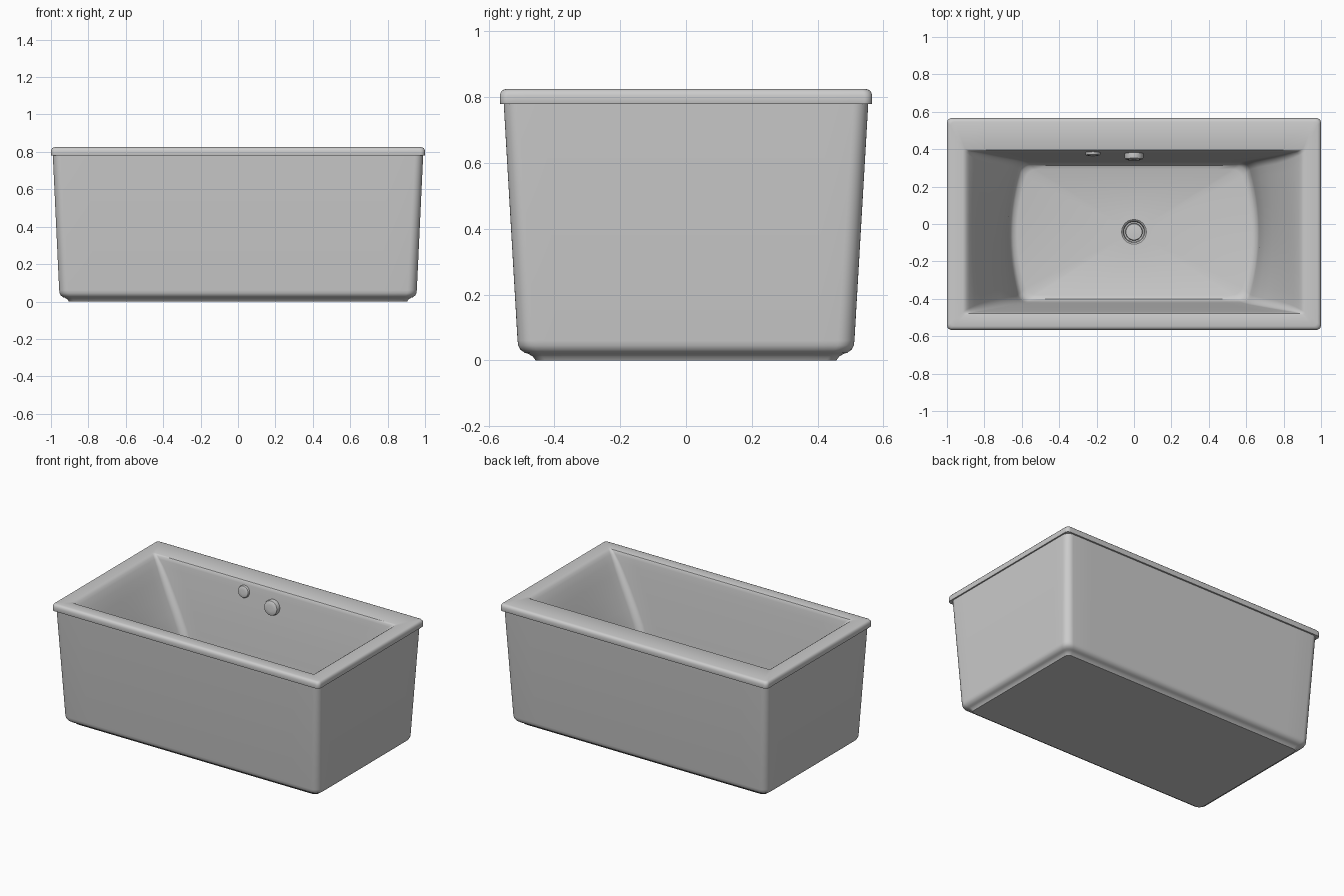
import bpy, bmesh, math
from mathutils import Vector

if "Cube" in bpy.data.objects:
    bpy.data.objects.remove(bpy.data.objects["Cube"])

DRAIN = (0.0, -0.042)
FLOOR = 0.2


def ring(z, hx, y0, y1, r, bulge=0.0, n=8, edge=12):
    """Rounded rectangle at height z; bulge bows the two short ends outward."""
    yc, hy = (y0 + y1) / 2, (y1 - y0) / 2
    arcs = []
    for k, (sx, sy) in enumerate([(1, 1), (-1, 1), (-1, -1), (1, -1)]):
        arcs.append([Vector((sx * (hx - r) + r * math.cos((k + i / n) * math.pi / 2),
                             sy * (hy - r) + r * math.sin((k + i / n) * math.pi / 2)))
                     for i in range(n + 1)])
    pts = []
    for k in range(4):
        a, b = arcs[k][-1], arcs[(k + 1) % 4][0]
        pts += arcs[k] + [a.lerp(b, i / (edge + 1)) for i in range(1, edge + 1)]
    return [(p.x * (1 + bulge / hx * (1 - (p.y / hy) ** 2)), p.y + yc, z) for p in pts]


def circle_like(base, radius, z):
    """Circle round the drain whose points line up with those of another ring."""
    out = []
    for x, y, _ in base:
        a = math.atan2(y - DRAIN[1], x - DRAIN[0])
        out.append((DRAIN[0] + radius * math.cos(a), DRAIN[1] + radius * math.sin(a), z))
    return out


def finish(bm, name, angle=35):
    bmesh.ops.recalc_face_normals(bm, faces=bm.faces)
    me = bpy.data.meshes.new(name)
    bm.to_mesh(me)
    bm.free()
    ob = bpy.data.objects.new(name, me)
    bpy.context.collection.objects.link(ob)
    bpy.context.view_layer.objects.active = ob
    ob.select_set(True)
    bpy.ops.object.shade_smooth_by_angle(angle=math.radians(angle))
    ob.select_set(False)
    return ob


def loft(name, rings):
    bm = bmesh.new()
    rows = [[bm.verts.new(p) for p in r] for r in rings]
    for a, b in zip(rows, rows[1:]):
        for i in range(len(a)):
            j = (i + 1) % len(a)
            bm.faces.new((a[i], a[j], b[j], b[i]))
    bm.faces.new(rows[0])
    bm.faces.new(rows[-1])
    return finish(bm, name)


def button(name, loc, profile, tilt=0.0):
    """Turned disc: profile of (radius, height) along its own z axis."""
    bm = bmesh.new()
    n = 32
    rows = [[bm.verts.new((r * math.cos(2 * math.pi * i / n), r * math.sin(2 * math.pi * i / n), h))
             for i in range(n)] for r, h in profile]
    for a, b in zip(rows, rows[1:]):
        for i in range(n):
            j = (i + 1) % n
            bm.faces.new((a[i], a[j], b[j], b[i]))
    bm.faces.new(rows[0])
    bm.faces.new(rows[-1])
    ob = finish(bm, name)
    ob.location = loc
    ob.rotation_euler = (tilt, 0, 0)
    return ob


# Outer shell and rim: (z, half x, half y, corner radius), from the foot upward
outer = [(0, .905, .457, .03), (.012, .912, .466, .03), (.02, .925, .48, .04),
         (.023, .935, .49, .045), (.032, .947, .503, .05), (.045, .954, .51, .05),
         (.06, .956, .512, .05), (.78, .99, .554, .045),
         (.78, .999, .565, .025), (.783, 1, .566, .025), (.805, 1, .566, .025),
         (.815, .997, .563, .025), (.822, .991, .557, .022), (.825, .98, .546, .02)]
# Basin: (z, half x at corners, front y, back y, corner radius, end bulge)
inner = [(.825, .915, -.484, .40, .012, 0), (.823, .905, -.479, .395, .014, 0),
         (.815, .893, -.475, .39, .018, 0), (.80, .88, -.472, .387, .022, .001),
         (.76, .853, -.467, .382, .03, .004), (.70, .818, -.46, .374, .036, .01),
         (.60, .762, -.45, .362, .04, .02), (.50, .707, -.44, .352, .04, .031),
         (.40, .657, -.431, .343, .04, .043), (.30, .621, -.422, .334, .04, .054),
         (.25, .61, -.417, .329, .04, .058), (.225, .602, -.411, .323, .04, .06),
         (.208, .588, -.40, .312, .04, .06), (FLOOR, .565, -.38, .292, .04, .06)]

rings = [ring(z, hx, -hy, hy, r) for z, hx, hy, r in outer]
rings += [ring(*row) for row in inner]
# Drain recess in the floor
base = rings[-1]
rings += [circle_like(base, r, z) for r, z in
          [(.075, FLOOR), (.066, FLOOR), (.058, FLOOR - .006), (.054, FLOOR - .02)]]
loft("bathtub_shell", rings)

# Drain plug
button("drain_plug", (*DRAIN, FLOOR - .02),
       [(.046, 0), (.046, .016), (.043, .02), (.02, .022)])

# Overflow control and small inlet on the back wall
wall_tilt = math.radians(84)
button("overflow_knob", (0, .377, .71),
       [(.05, -.01), (.05, .022), (.047, .03), (.04, .034), (.02, .036)], wall_tilt)
button("water_inlet", (-.22, .383, .755),
       [(.04, -.01), (.04, .01), (.037, .015), (.03, .018), (.015, .019)], wall_tilt)
